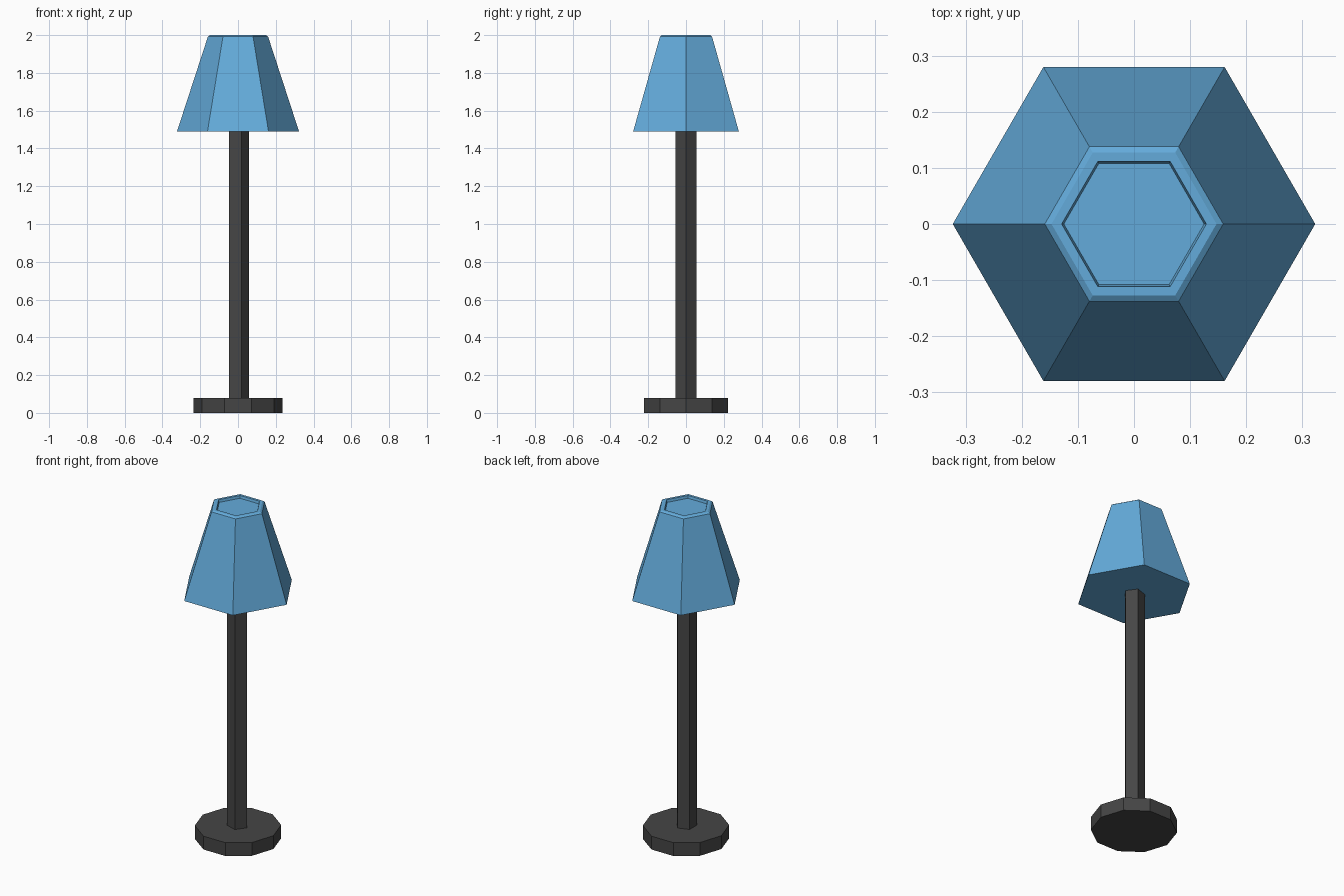
import bpy, bmesh, math

if "Cube" in bpy.data.objects:
    bpy.data.objects.remove(bpy.data.objects["Cube"])


def material(name, color):
    m = bpy.data.materials.new(name)
    m.diffuse_color = (*color, 1)
    m.use_nodes = True
    m.node_tree.nodes["Principled BSDF"].inputs["Base Color"].default_value = m.diffuse_color
    return m


def lathe(name, sides, profile, mat):
    """Closed faceted solid: profile is (radius, z) from bottom to top, a corner on +x."""
    bm = bmesh.new()
    rings = []
    for r, z in profile:
        rings.append([bm.verts.new((r * math.cos(2 * math.pi * i / sides),
                                    r * math.sin(2 * math.pi * i / sides), z))
                      for i in range(sides)])
    for a, b in zip(rings, rings[1:]):
        for i in range(sides):
            j = (i + 1) % sides
            bm.faces.new((a[i], a[j], b[j], b[i]))
    bm.faces.new(rings[0][::-1])
    bm.faces.new(rings[-1])
    mesh = bpy.data.meshes.new(name)
    bm.to_mesh(mesh)
    bm.free()
    mesh.materials.append(mat)
    obj = bpy.data.objects.new(name, mesh)
    bpy.context.collection.objects.link(obj)
    return obj


dark = material("dark grey metal", (0.06, 0.06, 0.06))
blue = material("blue shade", (0.127, 0.41, 0.71))

# Ten-sided foot and five-sided pole
lathe("base", 10, [(0.235, 0), (0.235, 0.08)], dark)
lathe("pole", 5, [(0.059, 0.07), (0.059, 1.495)], dark)

# Six-sided shade with a bevelled rim and shallow recessed top
lathe("lamp_shade", 6, [(0.323, 1.49), (0.159, 1.993), (0.147, 2.0),
                        (0.129, 2.0), (0.125, 1.985)], blue)
